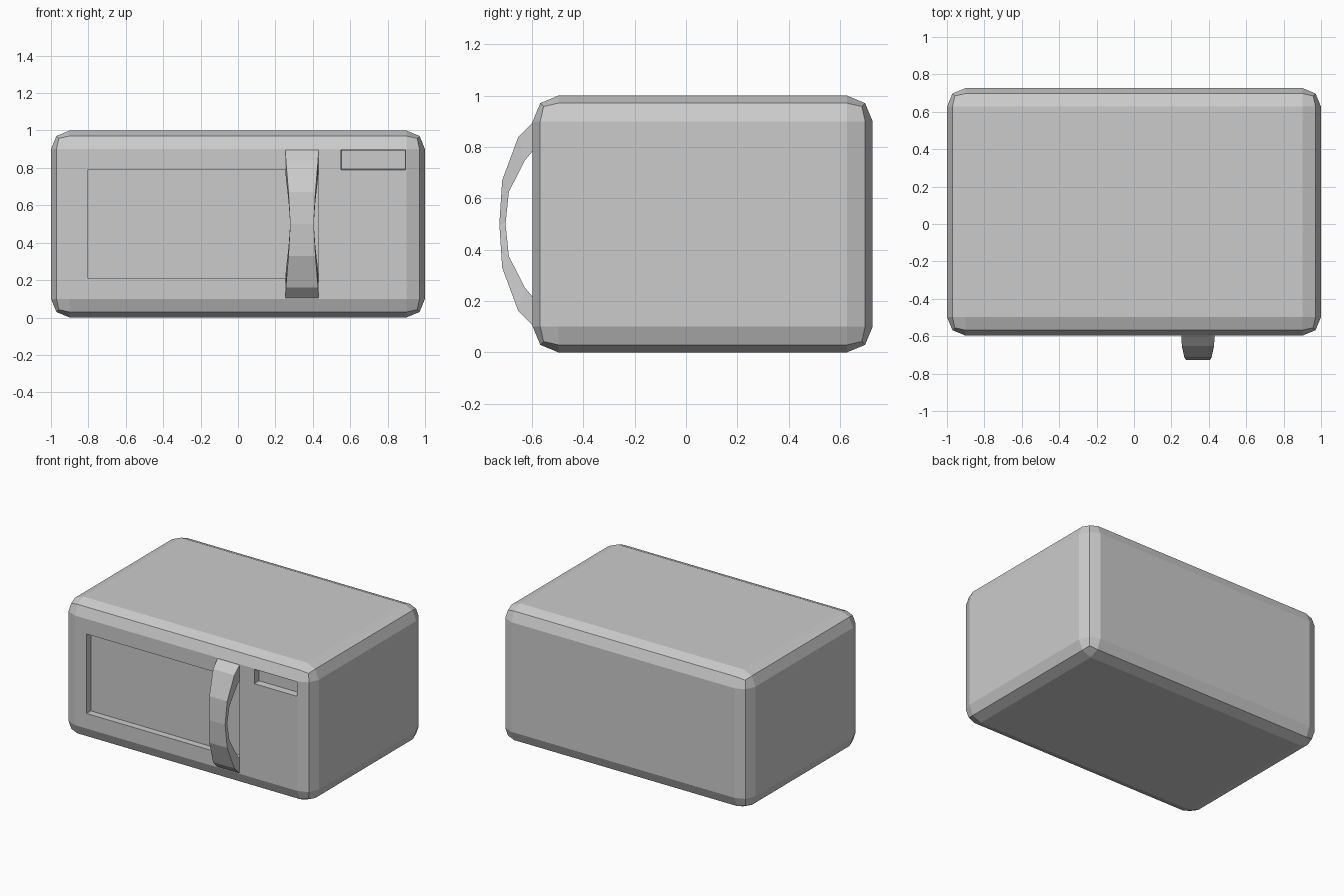
import bpy, bmesh

if "Cube" in bpy.data.objects:
    bpy.data.objects.remove(bpy.data.objects["Cube"])

FRONT, BACK = -0.597, 0.727


def make_object(name, bm):
    bmesh.ops.recalc_face_normals(bm, faces=bm.faces)
    mesh = bpy.data.meshes.new(name)
    bm.to_mesh(mesh)
    bm.free()
    ob = bpy.data.objects.new(name, mesh)
    bpy.context.collection.objects.link(ob)
    return ob


def box(x0, x1, y0, y1, z0, z1):
    bm = bmesh.new()
    bmesh.ops.create_cube(bm, size=1)
    for v in bm.verts:
        v.co.x = x0 + (v.co.x + 0.5) * (x1 - x0)
        v.co.y = y0 + (v.co.y + 0.5) * (y1 - y0)
        v.co.z = z0 + (v.co.z + 0.5) * (z1 - z0)
    return bm


# Casing: box with chunky two-step rounded edges
bm = box(-1, 1, FRONT, BACK, 0, 1)
bmesh.ops.bevel(bm, geom=bm.edges[:], offset=0.1, segments=2,
                profile=0.5, affect='EDGES')
casing = make_object("casing", bm)


# Recesses in the front: door window and display
def recess(name, x0, x1, z0, z1, depth, taper=0.0):
    bm = box(x0, x1, FRONT - depth, FRONT + depth, z0, z1)
    cx, cz = (x0 + x1) / 2, (z0 + z1) / 2
    for v in bm.verts:
        s = -taper if v.co.y > FRONT else taper
        v.co.x += s if v.co.x > cx else -s
        v.co.z += s if v.co.z > cz else -s
    cutter = make_object(name, bm)
    mod = casing.modifiers.new(name, 'BOOLEAN')
    mod.operation = 'DIFFERENCE'
    mod.solver = 'EXACT'
    mod.object = cutter
    bpy.context.view_layer.objects.active = casing
    bpy.ops.object.modifier_apply(modifier=mod.name)
    bpy.data.objects.remove(cutter)


recess("window_cutter", -0.805, 0.431, 0.21, 0.79, 0.05)
recess("display_cutter", 0.55, 0.895, 0.79, 0.895, 0.05, 0.003)

# Door handle: bowed strap, narrower in the middle
# (outer y, outer z, inner y, inner z, half width), top half down to the middle
stations = [(FRONT + 0.005, 0.90, FRONT + 0.005, 0.79, 0.089),
            (-0.653, 0.84, -0.628, 0.747, 0.086),
            (-0.716, 0.67, -0.69, 0.625, 0.072),
            (-0.727, 0.50, -0.703, 0.50, 0.063)]
stations += [(a, 1 - b, c, 1 - d, w) for a, b, c, d, w in stations[-2::-1]]
bm = bmesh.new()
cx = 0.342
rings = [[bm.verts.new(p) for p in ((cx - w, oy, oz), (cx + w, oy, oz),
                                    (cx + w, iy, iz), (cx - w, iy, iz))]
         for oy, oz, iy, iz, w in stations]
for a, b in zip(rings, rings[1:]):
    for i in range(4):
        j = (i + 1) % 4
        bm.faces.new((a[i], a[j], b[j], b[i]))
bm.faces.new(rings[0])
bm.faces.new(rings[-1][::-1])
make_object("door_handle", bm)
